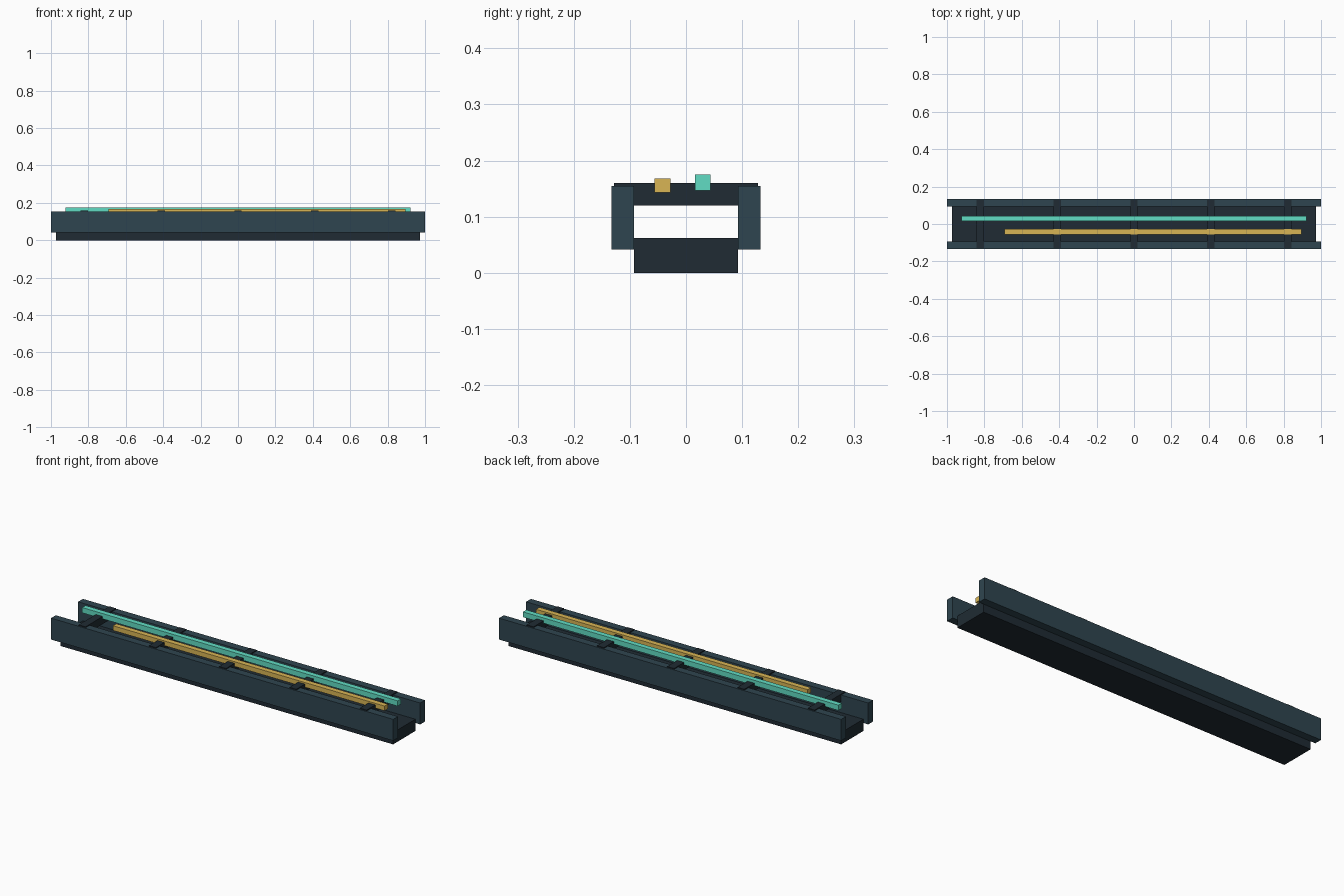
import bpy

if "Cube" in bpy.data.objects:
    bpy.data.objects.remove(bpy.data.objects["Cube"])


def material(name, rgb):
    m = bpy.data.materials.new(name)
    m.diffuse_color = (*rgb, 1)
    m.use_nodes = True
    m.node_tree.nodes["Principled BSDF"].inputs["Base Color"].default_value = m.diffuse_color
    return m


DARK = material("dark_metal", (0.014, 0.024, 0.033))
SLATE = material("slate_metal", (0.028, 0.060, 0.080))
TEAL = material("teal_light", (0.12, 0.72, 0.55))
GOLD = material("gold_light", (0.69, 0.46, 0.09))


def box(name, x, y, z, mat):
    """Box from (min, max) ranges on each axis."""
    lo, hi = zip(x, y, z)
    bpy.ops.mesh.primitive_cube_add(
        size=1, location=[(a + b) / 2 for a, b in zip(lo, hi)])
    ob = bpy.context.object
    ob.name = name
    ob.scale = [b - a for a, b in zip(lo, hi)]
    bpy.ops.object.transform_apply(location=False, rotation=False, scale=True)
    ob.data.materials.append(mat)
    return ob


# Channel floor
box("base", (-0.972, 0.972), (-0.093, 0.093), (0, 0.062), DARK)

# Side rails
box("front_rail", (-1, 1), (-0.133, -0.093), (0.042, 0.155), SLATE)
box("back_rail", (-1, 1), (0.093, 0.133), (0.042, 0.155), SLATE)

# Cross ribs bridging the rails
for i in range(5):
    cx = (i - 2) * 0.411
    box(f"cross_rib_{i + 1}", (cx - 0.02, cx + 0.02),
        (-0.128, 0.128), (0.12, 0.16), DARK)

# Long strips resting in the ribs
box("teal_strip", (-0.922, 0.922), (0.016, 0.044), (0.147, 0.175), TEAL)
box("gold_strip", (-0.692, 0.896), (-0.056, -0.028), (0.143, 0.168), GOLD)
